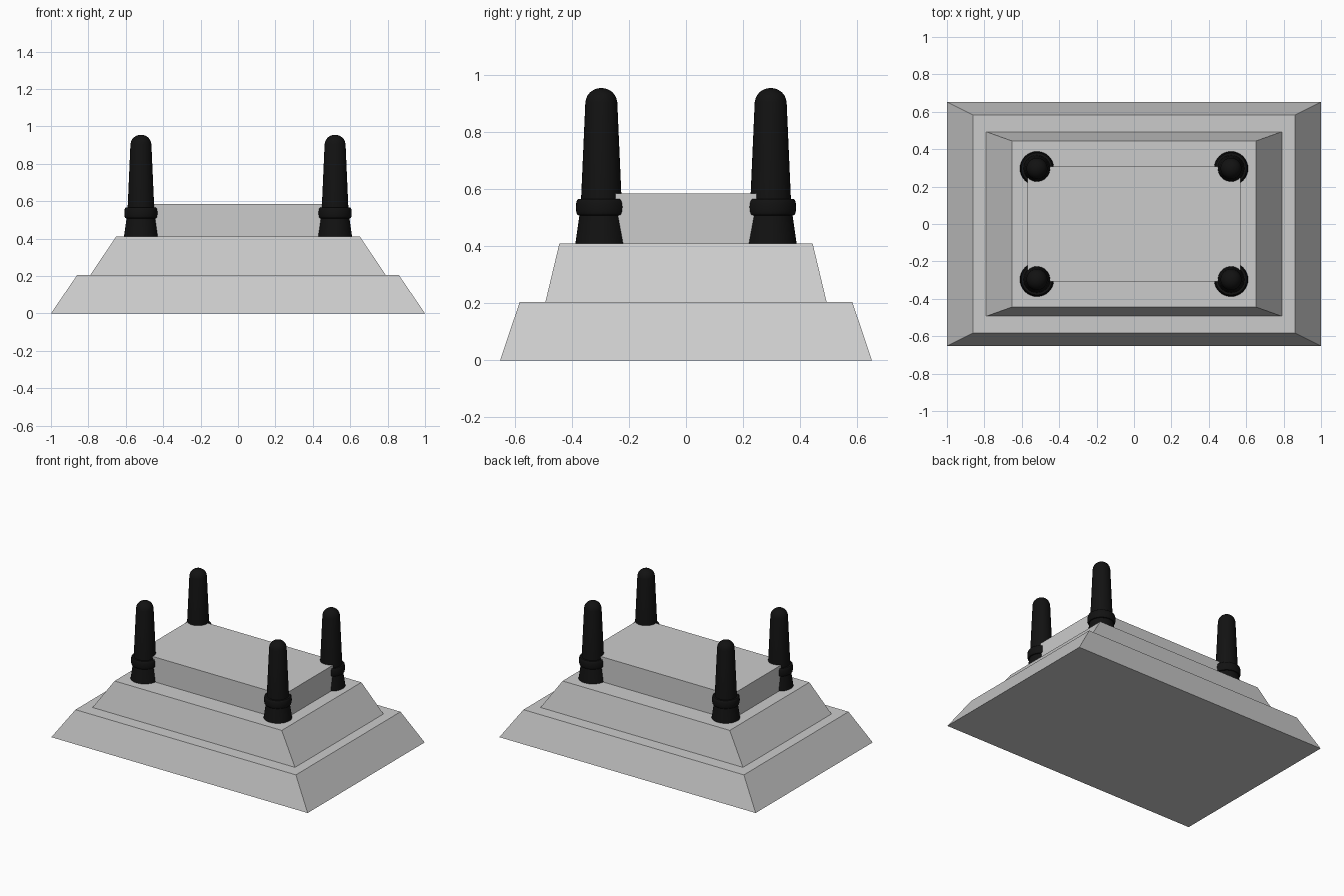
import bpy, bmesh, math

if "Cube" in bpy.data.objects:
    bpy.data.objects.remove(bpy.data.objects["Cube"])

black = bpy.data.materials.new("black")
black.diffuse_color = (0.006, 0.006, 0.006, 1)
black.use_nodes = True
black.node_tree.nodes["Principled BSDF"].inputs["Base Color"].default_value = black.diffuse_color


def make_object(name, bm):
    bmesh.ops.recalc_face_normals(bm, faces=bm.faces)
    mesh = bpy.data.meshes.new(name)
    bm.to_mesh(mesh)
    bm.free()
    obj = bpy.data.objects.new(name, mesh)
    bpy.context.collection.objects.link(obj)
    return obj


def tier(name, bottom, top, z0, z1):
    """Rectangular block with its own half-sizes at bottom and top."""
    bm = bmesh.new()
    bmesh.ops.create_cube(bm, size=2)
    for v in bm.verts:
        hx, hy = top if v.co.z > 0 else bottom
        v.co = (v.co.x * hx, v.co.y * hy, z1 if v.co.z > 0 else z0)
    return make_object(name, bm)


def post(name, x, y, profile, segments=32):
    """Lathe a (radius, z) profile around a vertical axis."""
    bm = bmesh.new()
    pts = [bm.verts.new((r, 0, z)) for r, z in profile]
    edges = [bm.edges.new(pair) for pair in zip(pts, pts[1:])]
    bmesh.ops.spin(bm, geom=pts + edges, cent=(0, 0, 0), axis=(0, 0, 1),
                   angle=math.tau, steps=segments, use_duplicate=False)
    bmesh.ops.remove_doubles(bm, verts=bm.verts, dist=0.0001)
    bmesh.ops.translate(bm, verts=bm.verts, vec=(x, y, 0))
    obj = make_object(name, bm)
    obj.data.materials.append(black)
    bpy.ops.object.select_all(action='DESELECT')
    obj.select_set(True)
    bpy.context.view_layer.objects.active = obj
    bpy.ops.object.shade_smooth_by_angle(angle=math.radians(35))


# Stepped plinth
tier("lower_tier", (1.0, 0.652), (0.86, 0.583), 0, 0.205)
tier("middle_tier", (0.79, 0.493), (0.652, 0.444), 0.205, 0.41)
tier("top_slab", (0.569, 0.308), (0.569, 0.308), 0.41, 0.585)

# Post profile: flared foot, rounded collar, tapered shaft, domed tip
profile = [(0, 0.41), (0.091, 0.41), (0.077, 0.508)]
profile += [(0.077 + 0.012 * math.cos(a) ** 0.6, 0.537 + 0.029 * math.sin(a))
            for a in (math.radians(d) for d in range(-75, 76, 15))]
profile += [(0.071, 0.566), (0.056, 0.905)]
profile += [(0.055 * math.cos(math.radians(d)), 0.905 + 0.05 * math.sin(math.radians(d)))
            for d in range(15, 90, 15)]
profile.append((0, 0.955))

# Four corner posts
for sx, side in ((-1, "left"), (1, "right")):
    for sy, end in ((-1, "front"), (1, "back")):
        post(f"{end}_{side}_post", sx * 0.519, sy * 0.297, profile)
